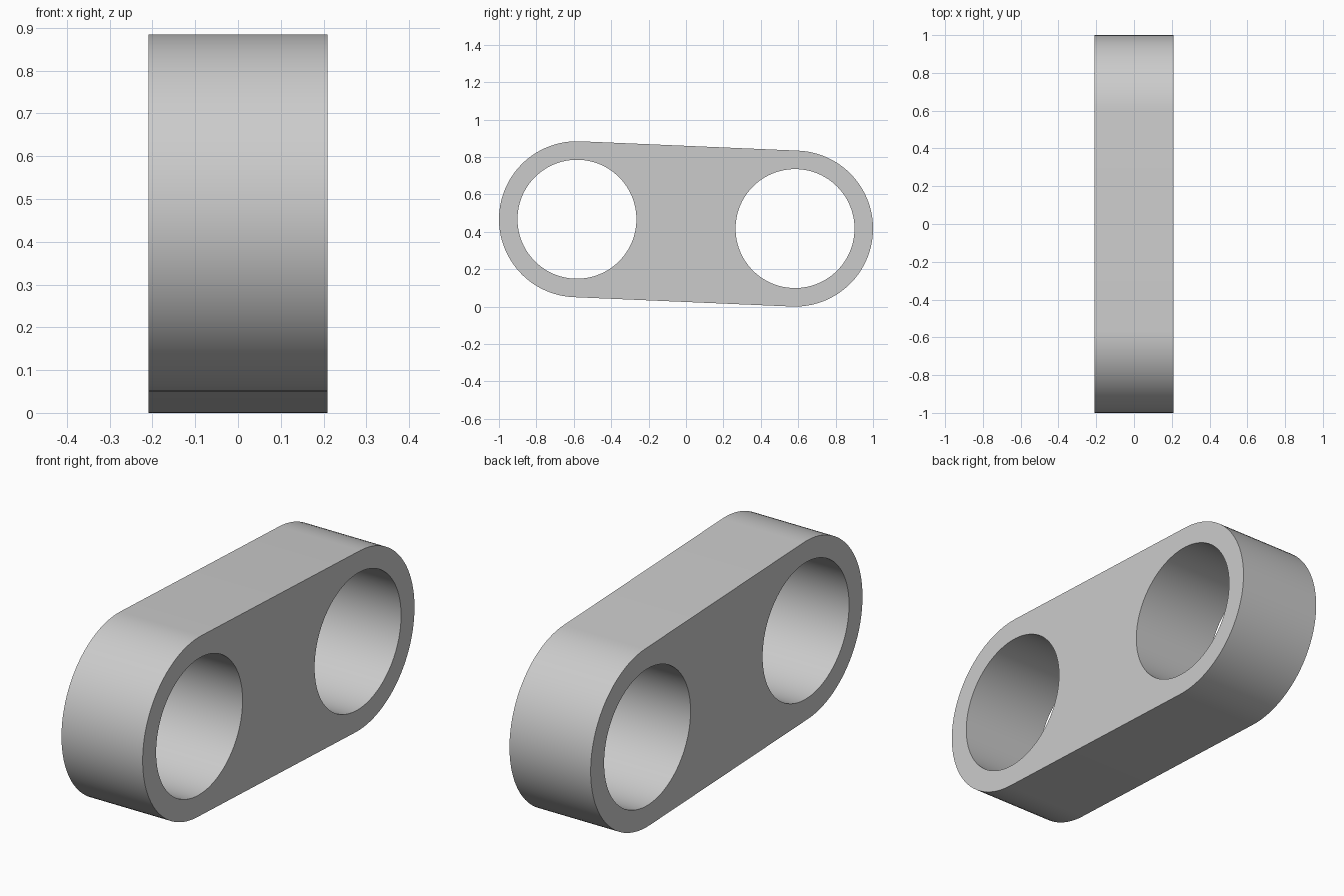
import bpy
import bmesh
from math import atan2, cos, sin, pi, radians
from mathutils import Vector

cube = bpy.data.objects.get("Cube")
if cube:
    bpy.data.objects.remove(cube, do_unlink=True)

HALF_WIDTH = 0.209
OUTER_R = 0.417
HOLE_R = 0.318
FRONT = Vector((0, -0.583, 0.467))
BACK = Vector((0, 0.583, 0.417))
STEPS = 48

grey = bpy.data.materials.new("light grey")
grey.use_nodes = True
colour = (0.6, 0.6, 0.6, 1)
grey.diffuse_color = colour
grey.node_tree.nodes["Principled BSDF"].inputs["Base Color"].default_value = colour


def arc(centre, radius, start, sweep, count):
    """Points on an arc in the side plane."""
    angles = [start + sweep * i / count for i in range(count + 1)]
    return [centre + radius * Vector((0, cos(a), sin(a))) for a in angles]


def add_loop(bm, points):
    verts = [bm.verts.new(p) for p in points]
    return [bm.edges.new((v, verts[i - 1])) for i, v in enumerate(verts)]


# Side profile: two rounded ends joined by tangents, with a round hole in each
axis = BACK - FRONT
tilt = atan2(axis.z, axis.y)
bm = bmesh.new()
edges = add_loop(bm, arc(BACK, OUTER_R, tilt - pi / 2, pi, STEPS)
                 + arc(FRONT, OUTER_R, tilt + pi / 2, pi, STEPS))
for centre in (FRONT, BACK):
    edges += add_loop(bm, arc(centre, HOLE_R, 0, 2 * pi, 2 * STEPS)[:-1])
bmesh.ops.triangle_fill(bm, edges=edges, use_beauty=True, use_dissolve=False)

# Thickness of the link
bmesh.ops.translate(bm, verts=bm.verts[:], vec=(-HALF_WIDTH, 0, 0))
extruded = bmesh.ops.extrude_face_region(bm, geom=bm.faces[:], use_keep_orig=True)
moved = [g for g in extruded["geom"] if isinstance(g, bmesh.types.BMVert)]
bmesh.ops.translate(bm, verts=moved, vec=(2 * HALF_WIDTH, 0, 0))
bmesh.ops.recalc_face_normals(bm, faces=bm.faces[:])

mesh = bpy.data.meshes.new("link_plate")
bm.to_mesh(mesh)
bm.free()
mesh.materials.append(grey)
link = bpy.data.objects.new("link_plate", mesh)
bpy.context.collection.objects.link(link)

# Smooth curved walls, sharp rims
bpy.ops.object.select_all(action="DESELECT")
link.select_set(True)
bpy.context.view_layer.objects.active = link
bpy.ops.object.shade_smooth_by_angle(angle=radians(30))
